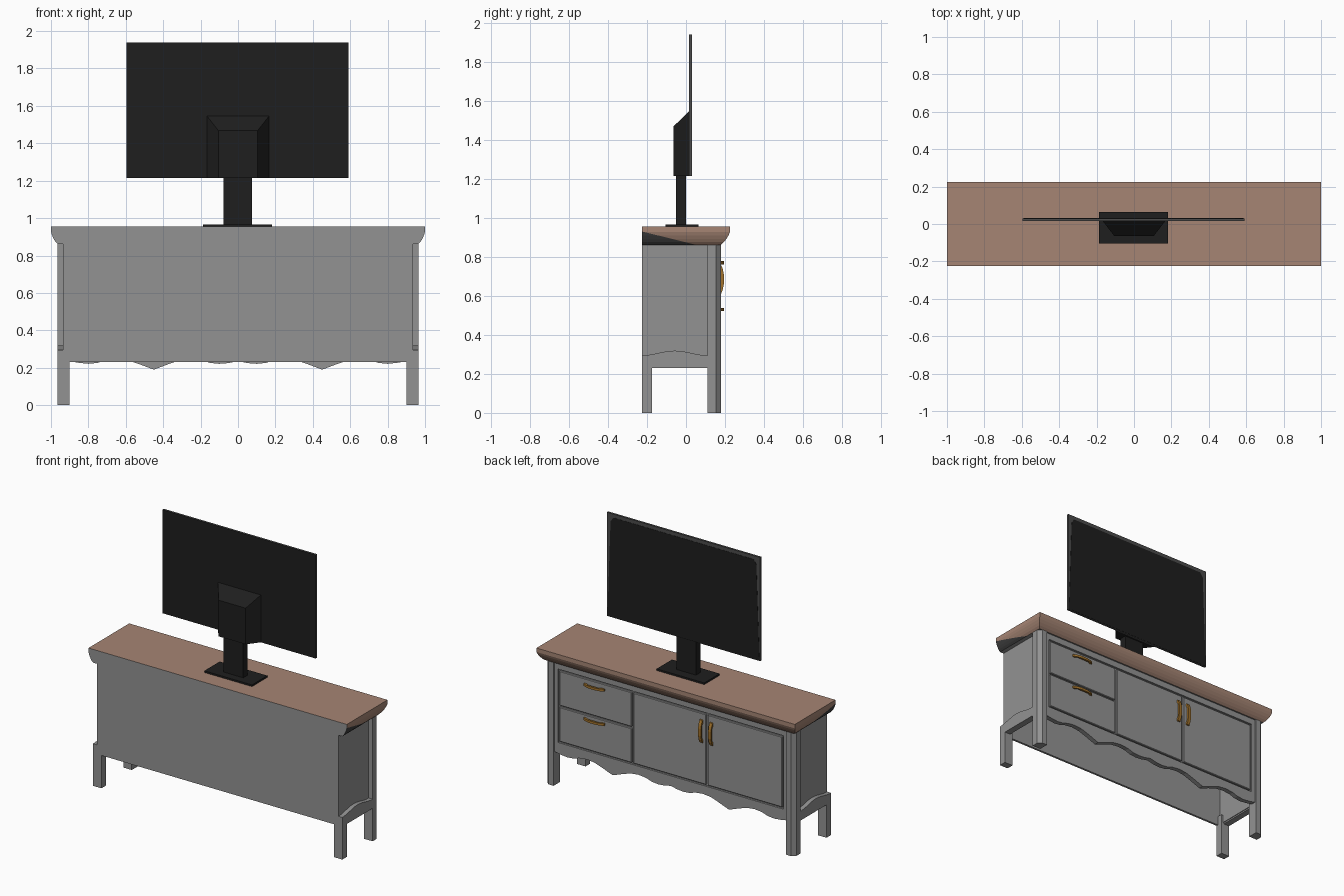
import bpy, bmesh, math
from mathutils import Vector

if "Cube" in bpy.data.objects:
    bpy.data.objects.remove(bpy.data.objects["Cube"])


def mat(name, r, g, b):
    m = bpy.data.materials.new(name)
    m.diffuse_color = (r, g, b, 1)
    m.use_nodes = True
    m.node_tree.nodes["Principled BSDF"].inputs["Base Color"].default_value = m.diffuse_color
    return m


GREY = mat("grey_paint", 0.29, 0.29, 0.29)
WOOD = mat("brown_wood", 0.38, 0.235, 0.175)
DARK = mat("dark_underside", 0.05, 0.05, 0.05)
BLACK = mat("black_plastic", 0.013, 0.013, 0.013)
BEZEL = mat("charcoal_bezel", 0.07, 0.07, 0.07)
GOLD = mat("old_gold", 0.36, 0.17, 0.025)


def finish(name, bm, *mats):
    bmesh.ops.recalc_face_normals(bm, faces=bm.faces)
    me = bpy.data.meshes.new(name)
    bm.to_mesh(me)
    bm.free()
    for m in mats:
        me.materials.append(m)
    ob = bpy.data.objects.new(name, me)
    bpy.context.collection.objects.link(ob)
    return ob


def loft(bm, rings):
    """Closed rings of equal length joined into a capped solid."""
    vs = [[bm.verts.new(p) for p in r] for r in rings]
    n = len(vs[0])
    for a, b in zip(vs, vs[1:]):
        for i in range(n):
            j = (i + 1) % n
            bm.faces.new((a[i], a[j], b[j], b[i]))
    bm.faces.new(vs[0])
    bm.faces.new(vs[-1])


def prism(name, axis, pts, a, b, m):
    """Extrude a 2D outline along an axis from a to b."""
    def place(p, d):
        q = list(p)
        q.insert(axis, d)
        return q
    bm = bmesh.new()
    loft(bm, [[place(p, d) for p in pts] for d in (a, b)])
    return finish(name, bm, m)


def box(name, x, y, z, m, bevel=0):
    ob = prism(name, 2, [(x[0], y[0]), (x[1], y[0]), (x[1], y[1]), (x[0], y[1])], z[0], z[1], m)
    if bevel:
        mod = ob.modifiers.new("bevel", "BEVEL")
        mod.width, mod.segments = bevel, 1
    return ob


# Table top with a rounded moulding on three sides and a flat back
bm = bmesh.new()
outline = [(1, .225, .955), (1, .225, .927), (.995, .218, .91), (.987, .207, .892),
           (.978, .194, .876), (.965, .178, .862)]
loft(bm, [[(-x, -.225, z), (x, -.225, z), (x, y, z), (-x, y, z)] for x, y, z in outline])
# dark wedge low on the rear of both ends
co, no = Vector((0, -.225, .93)), Vector((0, .068, .275)).normalized()
ends = [f for f in bm.faces if abs(f.normal.x) > .2 or abs(f.calc_center_median().x) > .9]
geom = ends + list({e for f in ends for e in f.edges}) + list({v for f in ends for v in f.verts})
bmesh.ops.bisect_plane(bm, geom=geom, plane_co=co, plane_no=no)
bmesh.ops.recalc_face_normals(bm, faces=bm.faces)
for f in bm.faces:
    c = f.calc_center_median()
    if f.normal.y < -.9 or f.normal.z < -.99:
        f.material_index = 1
    elif abs(f.normal.x) > .3 and (c - co).dot(no) < -1e-4:
        f.material_index = 2
finish("table_top", bm, WOOD, GREY, DARK)

# Back panel
box("back_panel", (-.935, .935), (-.225, -.21), (.23, .862), GREY)

# Sides, legs and side aprons
for s, side in ((1, "right"), (-1, "left")):
    box(side + "_side_panel", (s * .915, s * .935), (-.225, .12), (.24, .862), GREY)
    box(side + "_back_leg", (s * .90, s * .965), (-.225, -.175), (0, .295), GREY)
    prism(side + "_front_leg", 2, [(s * .90, .11), (s * .965, .11), (s * .965, .155),
          (s * .94, .18), (s * .90, .18)], 0, .863, GREY)
    wave = [(-.225 + .335 * i / 12, .307 - .012 * math.cos(2 * math.pi * i / 12))
            for i in range(13)]
    prism(side + "_side_apron", 0, [(-.225, .23)] + wave + [(.11, .23)], s * .92, s * .965, GREY)

# Front apron with a scalloped lower edge
half = [(0, .236), (.05, .225), (.1, .221), (.15, .226), (.19, .24), (.25, .247), (.31, .24),
        (.37, .22), (.42, .201), (.45, .19), (.48, .201), (.53, .22), (.59, .24), (.65, .247),
        (.71, .24), (.75, .226), (.8, .221), (.85, .226), (.905, .236)]
edge = [(-x, z) for x, z in half[:0:-1]] + half
prism("front_apron", 1, edge + [(.905, .306), (-.905, .306)], .135, .168, GREY)

# Front frame and recessed backing
box("front_backing", (-.905, .905), (.135, .155), (.30, .862), GREY)
box("front_top_rail", (-.905, .905), (.15, .168), (.82, .862), GREY)
for s in (1, -1):
    box("front_stile", (s * .873, s * .905), (.15, .168), (.30, .83), GREY)

# Drawers and doors
F = (.15, .169)
box("upper_drawer", (.302, .863), F, (.568, .81), GREY, .004)
box("lower_drawer", (.302, .863), F, (.316, .558), GREY, .004)
box("middle_door", (-.273, .290), F, (.316, .81), GREY, .004)
box("end_door", (-.863, -.285), F, (.316, .81), GREY, .004)

# Arched handles
arch = [(-.08, .167), (-.078, .178), (-.055, .188), (-.025, .194), (.025, .194), (.055, .188),
        (.078, .178), (.08, .167)]
arch += [(.062, .167), (.045, .18), (-.045, .18), (-.062, .167)]
for z in (.77, .53):
    prism("drawer_handle", 2, [(.59 + u, y) for u, y in arch], z - .008, z + .008, GOLD)
for x in (-.24, -.318):
    prism("door_handle", 0, [(y, .685 + u) for u, y in arch], x - .011, x + .011, GOLD)

# Screen stand
box("stand_base", (-.187, .182), (-.105, .065), (.955, .967), BLACK)
box("stand_post", (-.077, .075), (-.05, 0), (.965, 1.25), BLACK)

# Tapered housing behind the screen
bm = bmesh.new()
loft(bm, [[(-w, y, 1.215), (w, y, 1.215), (w, y, z), (-w, y, z)]
          for w, y, z in ((.105, -.065, 1.468), (.167, .016, 1.547))])
finish("rear_housing", bm, BLACK)

# Screen: black back, lighter rim, black display plate
tv = box("screen_body", (-.595, .591), (.015, .03), (1.215, 1.94), BEZEL)
tv.data.materials.append(BLACK)
for p in tv.data.polygons:
    p.material_index = 1 if p.normal.y < -.5 else 0
prism("display", 1, [(-.59, 1.218), (.586, 1.218), (.562, 1.885), (.54, 1.915), (-.544, 1.915),
      (-.566, 1.885)], .028, .0315, BLACK)
